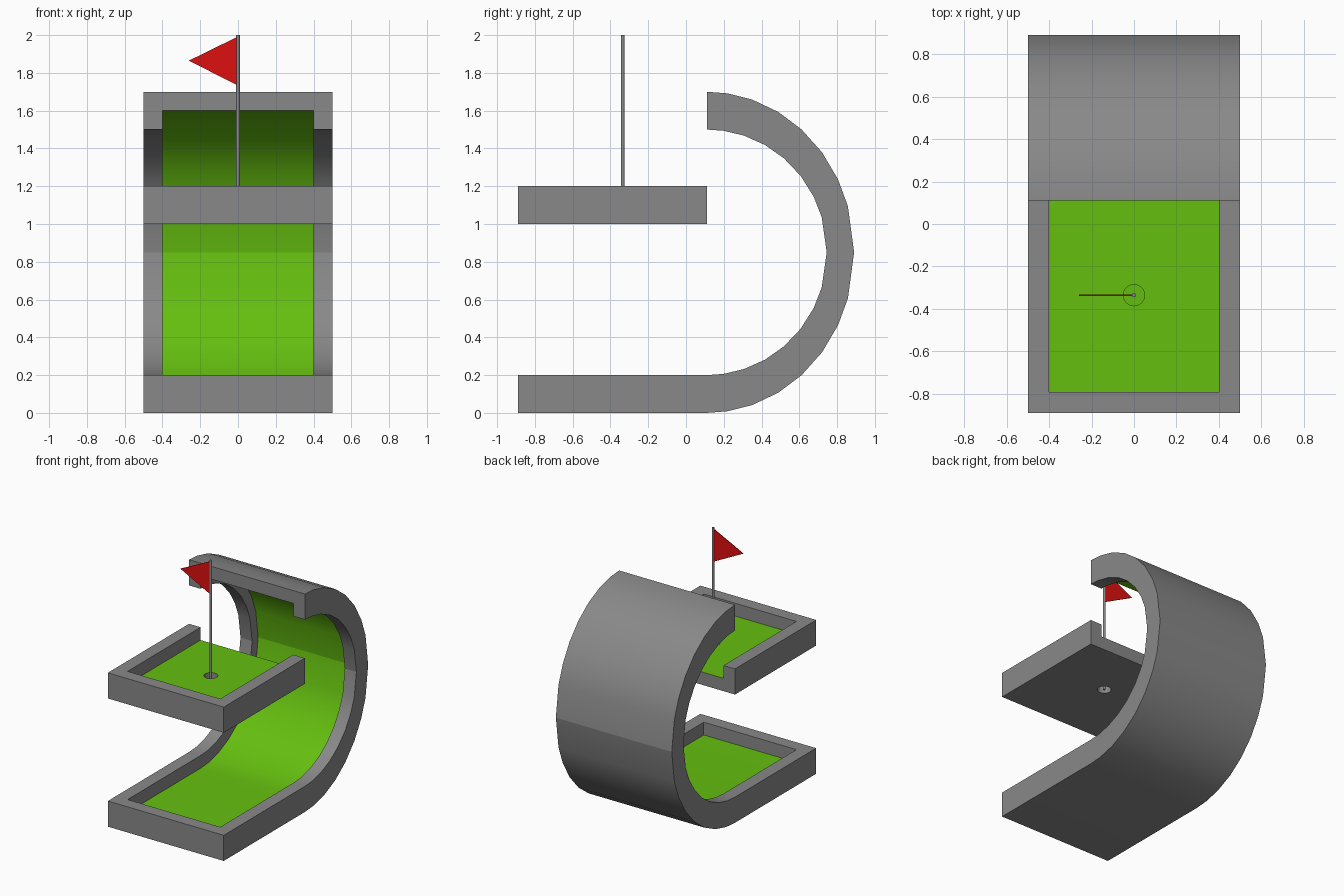
import bpy, bmesh
from math import sin, cos, radians

cube = bpy.data.objects.get("Cube")
if cube:
    bpy.data.objects.remove(cube, do_unlink=True)


def make_material(name, rgb):
    m = bpy.data.materials.new(name)
    m.use_nodes = True
    m.diffuse_color = (*rgb, 1)
    m.node_tree.nodes["Principled BSDF"].inputs["Base Color"].default_value = (*rgb, 1)
    return m


GREY = make_material("grey_stone", (0.25, 0.25, 0.25))
GREEN = make_material("green_turf", (0.13, 0.52, 0.005))
RED = make_material("red_cloth", (0.73, 0.005, 0.005))

HALF, INNER = 0.5, 0.4            # outer and turf half widths
FRONT, BEND, MID = -0.89, 0.11, 0.85
RIM = 0.1


def add_object(name, bm, materials):
    mesh = bpy.data.meshes.new(name)
    bm.to_mesh(mesh)
    bm.free()
    ob = bpy.data.objects.new(name, mesh)
    bpy.context.collection.objects.link(ob)
    for m in materials:
        mesh.materials.append(m)
    return ob


def shade(ob, degrees=30):
    bpy.ops.object.select_all(action="DESELECT")
    ob.select_set(True)
    bpy.context.view_layer.objects.active = ob
    bpy.ops.object.shade_smooth_by_angle(angle=radians(degrees))


def channel(name, stations):
    """Sweep a U section; each station gives base, turf and rim points in (y, z)."""
    bm = bmesh.new()
    rings = []
    for base, turf, rim in stations:
        section = [(-HALF, base), (HALF, base), (HALF, rim), (INNER, rim),
                   (INNER, turf), (-INNER, turf), (-INNER, rim), (-HALF, rim)]
        rings.append([bm.verts.new((x, *p)) for x, p in section])
    for i, (a, b) in enumerate(zip(rings, rings[1:])):
        for k in range(8):
            n = (k + 1) % 8
            face = bm.faces.new((a[k], a[n], b[n], b[k]))
            # turf lies on the floor strip behind the front wall
            face.material_index = int(k == 4 and i >= 2)
    bm.faces.new(rings[0])
    bm.faces.new(rings[-1])
    bmesh.ops.remove_doubles(bm, verts=bm.verts, dist=1e-5)
    bmesh.ops.recalc_face_normals(bm, faces=bm.faces)
    # crease across the middle of the bend
    for e in bm.edges:
        if all(abs(v.co.z - MID) < 1e-4 for v in e.verts):
            e.smooth = False
    return add_object(name, bm, (GREY, GREEN))


def tray(z):
    """Stations of a flat tray with a front wall and an open back."""
    def row(y, floor):
        return ((y, z), (y, z + floor), (y, z + 2 * RIM))
    wall = FRONT + RIM
    return [row(FRONT, 2 * RIM), row(wall, 2 * RIM), row(wall, RIM), row(BEND, RIM)]


# Lower lane and its bend
quarter = [8, 18, 29, 40, 51.5, 63, 73.3]
angles = quarter + [90] + [180 - a for a in reversed(quarter)] + [180]
radii = [(0.78, 0.85), (0.71, 0.75), (0.635, 0.65)]
bend = [[(BEND + ry * sin(radians(a)), MID - rz * cos(radians(a))) for ry, rz in radii]
        for a in angles]
shade(channel("lower_lane_with_bend", tray(0) + bend))

# Upper green with a cup hole cut through
upper = channel("upper_green", tray(1))
HOLE_Y = -0.335
bpy.ops.mesh.primitive_cylinder_add(vertices=32, radius=0.05, depth=0.6,
                                    location=(0, HOLE_Y, 1.1))
cutter = bpy.context.object
cutter.name = "hole_cutter"
cutter.hide_render = True
cutter.data.materials.append(GREY)
mod = upper.modifiers.new("cup_hole", "BOOLEAN")
mod.operation = "DIFFERENCE"
mod.object = cutter
bpy.context.view_layer.objects.active = upper
bpy.ops.object.modifier_apply(modifier=mod.name)
bpy.data.objects.remove(cutter, do_unlink=True)
shade(upper)

# Flag pole
bpy.ops.mesh.primitive_cylinder_add(vertices=12, radius=0.01, depth=1,
                                    location=(0, HOLE_Y, 1.5))
pole = bpy.context.object
pole.name = "flag_pole"
pole.data.materials.append(GREY)
shade(pole, 40)

# Triangular flag
bm = bmesh.new()
corners = [(-0.005, 1.99), (-0.005, 1.735), (-0.26, 1.865)]
front = bm.faces.new([bm.verts.new((x, HOLE_Y - 0.003, z)) for x, z in corners])
extruded = bmesh.ops.extrude_face_region(bm, geom=[front])["geom"]
bmesh.ops.translate(bm, vec=(0, 0.006, 0),
                    verts=[v for v in extruded if isinstance(v, bmesh.types.BMVert)])
if len(bm.faces) == 4:
    bm.faces.new([v for v in bm.verts if v.co.y < HOLE_Y])
bmesh.ops.recalc_face_normals(bm, faces=bm.faces)
add_object("flag", bm, (RED,))
